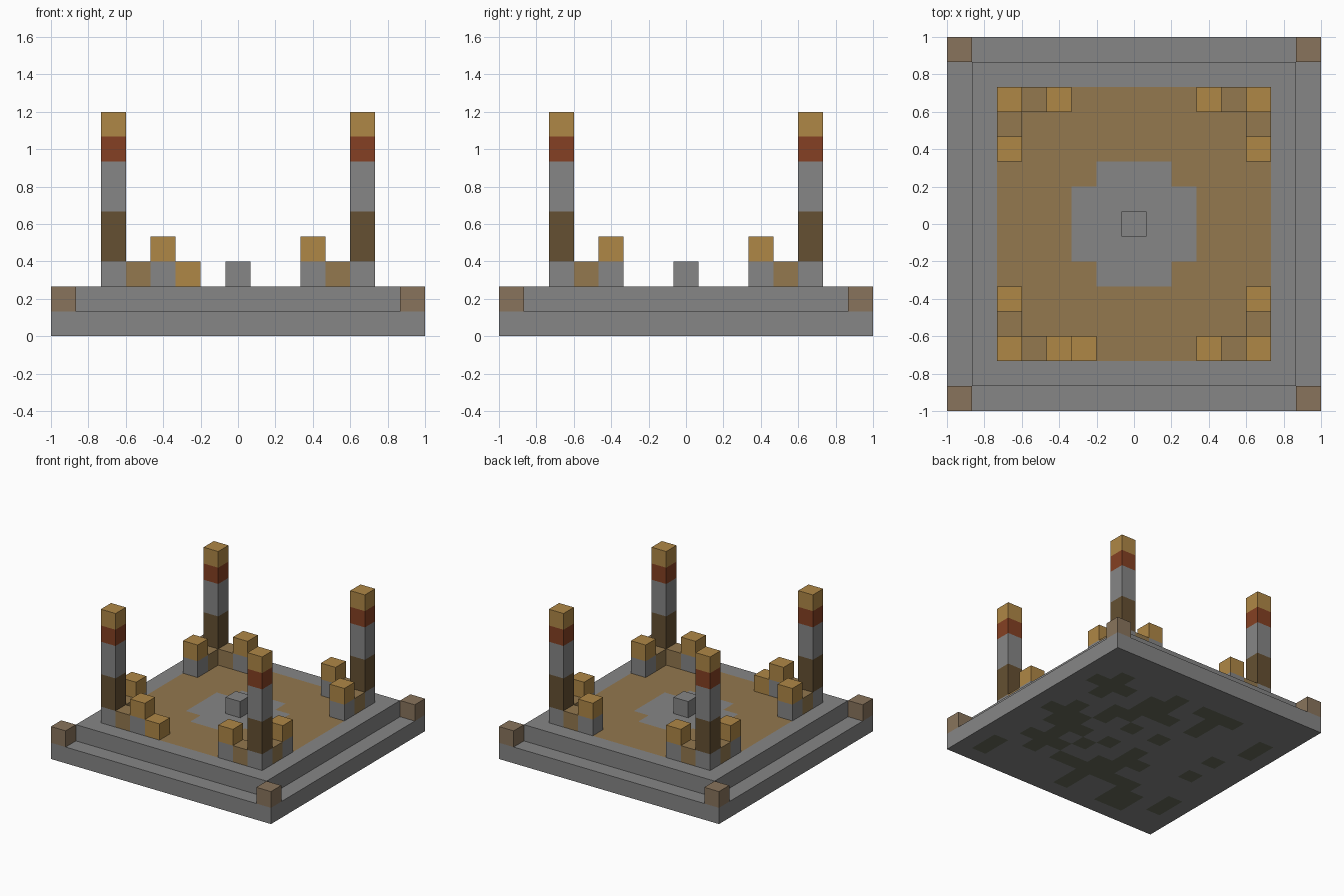
import bpy
import bmesh
from mathutils import Matrix, Vector

default = bpy.data.objects.get("Cube")
if default:
    bpy.data.objects.remove(default, do_unlink=True)

U = 2 / 15  # one block


def linear(c):
    c /= 255
    return c / 12.92 if c <= 0.04045 else ((c + 0.055) / 1.055) ** 2.4


def material(name, rgb):
    m = bpy.data.materials.new(name)
    color = (*[linear(c) for c in rgb], 1)
    m.use_nodes = True
    m.diffuse_color = color
    m.node_tree.nodes["Principled BSDF"].inputs["Base Color"].default_value = color
    return m


stone = material("grey stone", (134, 134, 134))
mossy = material("mossy stone", (103, 107, 90))
sand = material("tan floor", (147, 120, 78))
gold = material("golden block", (175, 135, 70))
clay = material("brown corner", (137, 116, 92))
red = material("red brown", (133, 64, 35))
wood = material("dark wood", (101, 80, 50))


def box(name, i, j, level, mats, width=1, height=1, rule=None, cuts=False):
    """Block on the grid: i, j are its cell, level its bottom layer."""
    bm = bmesh.new()
    bmesh.ops.create_cube(bm, size=1, matrix=Matrix.Diagonal(
        (width * U, width * U, height * U, 1)))
    if cuts:
        for axis in (Vector((1, 0, 0)), Vector((0, 1, 0))):
            for k in range(1, width):
                bmesh.ops.bisect_plane(
                    bm, geom=bm.verts[:] + bm.edges[:] + bm.faces[:],
                    plane_co=axis * (k - width / 2) * U, plane_no=axis)
    if rule:
        bm.normal_update()
        for f in bm.faces:
            c = f.calc_center_median()
            f.material_index = rule(round(c.x / U), round(c.y / U), f.normal.z)
    mesh = bpy.data.meshes.new(name)
    bm.to_mesh(mesh)
    bm.free()
    for m in mats:
        mesh.materials.append(m)
    ob = bpy.data.objects.new(name, mesh)
    ob.location = (i * U, j * U, (level + height / 2) * U)
    bpy.context.collection.objects.link(ob)
    return ob


# Mossy cells of the underside, back to front
MOSS = [
    "....###.#...#..",
    ".#...#..##.###.",
    ".#...#.###..#..",
    ".........##....",
    "..#...#.#.#.#..",
    "...........###.",
    "..#...#.#.###..",
    ".....##..#.#...",
    "......##..###..",
    ".#..######.#...",
    ".#.##..#.....#.",
    "...##..#.....#.",
]


def underside(i, j, nz):
    row = 5 - j
    return int(nz < -0.5 and 0 <= row < len(MOSS) and MOSS[row][i + 7] == "#")


def courtyard(i, j, nz):
    a, b = abs(i), abs(j)
    in_centre = max(a, b) <= 2 and a + b < 4
    return int(nz > 0.5 and max(a, b) <= 5 and not in_centre)


# Stepped platform
box("base_slab", 0, 0, 0, [stone, mossy], width=15, rule=underside, cuts=True)
box("upper_slab", 0, 0, 1, [stone, sand], width=13, rule=courtyard, cuts=True)
box("centre_block", 0, 0, 2, [stone])

# Four matching corners
PILLAR = [("foot", stone, 1), ("lower_shaft", wood, 2), ("upper_shaft", stone, 2),
          ("band", red, 1), ("cap", gold, 1)]
for sx, side in ((-1, "right"), (1, "left")):
    for sy, end in ((-1, "front"), (1, "back")):
        tag = f"{end}_{side}"
        box(f"corner_block_{tag}", 7 * sx, 7 * sy, 1, [clay])
        level = 2
        for part, mat, h in PILLAR:
            box(f"pillar_{part}_{tag}", 5 * sx, 5 * sy, level, [mat], height=h)
            level += h
        # Low walls ending in capped posts, running both ways from the pillar
        for run, (wall, post) in (("across", ((4, 5), (3, 5))),
                                  ("along", ((5, 4), (5, 3)))):
            box(f"low_wall_{run}_{tag}", wall[0] * sx, wall[1] * sy, 2, [sand])
            box(f"post_{run}_{tag}", post[0] * sx, post[1] * sy, 2, [stone])
            box(f"post_cap_{run}_{tag}", post[0] * sx, post[1] * sy, 3, [gold])

# Single loose block beside the front right wall
box("loose_block", -2, -5, 2, [gold])
